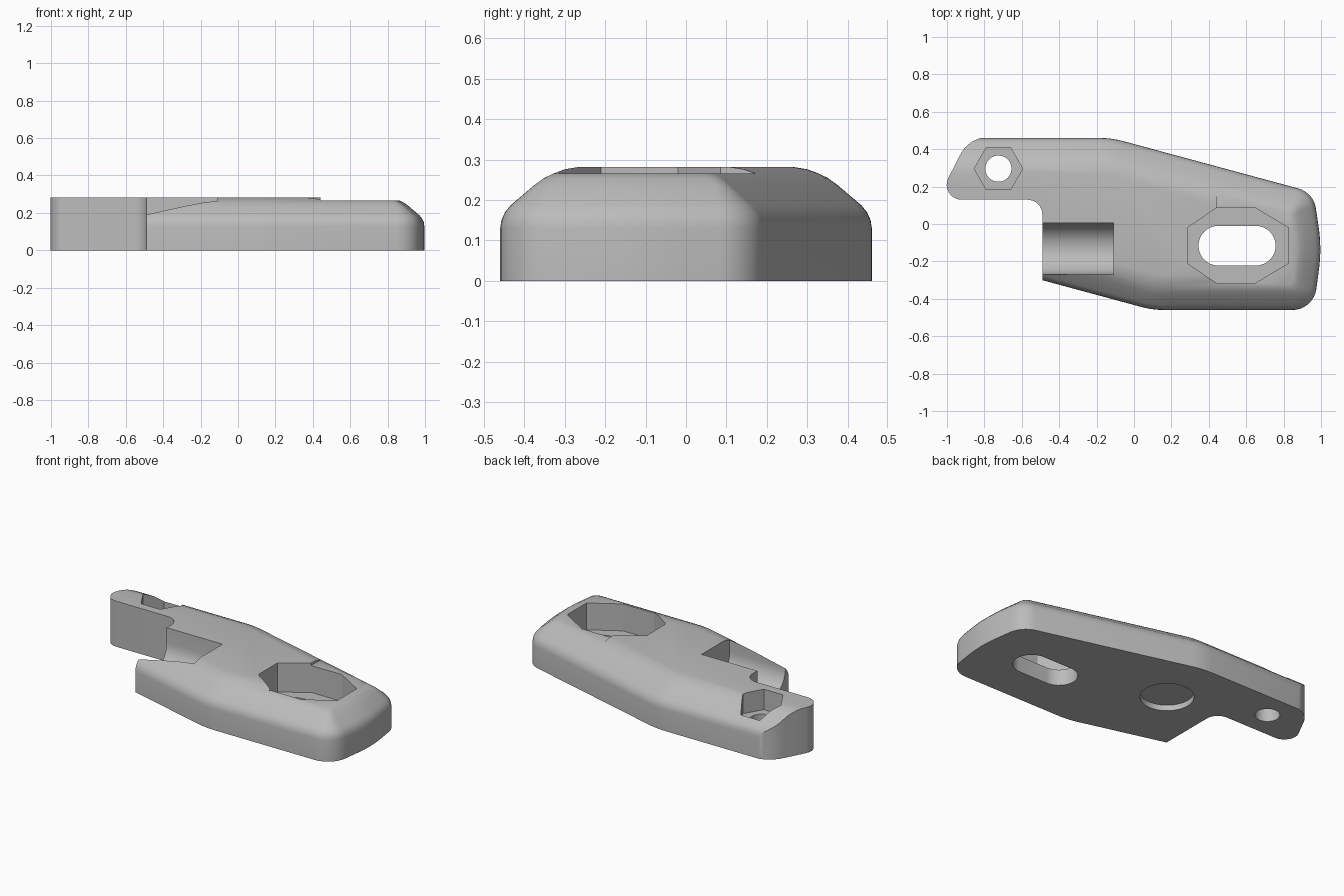
import bpy, bmesh, math
from mathutils import Vector

cube = bpy.data.objects.get("Cube")
if cube:
    bpy.data.objects.remove(cube, do_unlink=True)

grey = bpy.data.materials.new("plain grey")
grey.use_nodes = True
COLOUR = (0.5, 0.5, 0.5, 1)
grey.diffuse_color = COLOUR
grey.node_tree.nodes["Principled BSDF"].inputs["Base Color"].default_value = COLOUR


def rounded(points, radii, steps=8):
    """Polygon with each corner replaced by a tangent arc."""
    out = []
    for i, (p, r) in enumerate(zip(points, radii)):
        p = Vector(p)
        a = (Vector(points[i - 1]) - p).normalized()
        b = (Vector(points[(i + 1) % len(points)]) - p).normalized()
        if r == 0:
            out.append(p)
            continue
        half = a.angle(b) / 2
        centre = p + (a + b).normalized() * (r / math.sin(half))
        start = p + a * (r / math.tan(half)) - centre
        end = p + b * (r / math.tan(half)) - centre
        sweep = start.angle_signed(end)
        for k in range(steps + 1):
            t = -sweep * k / steps
            c, s = math.cos(t), math.sin(t)
            out.append(centre + Vector((start.x * c - start.y * s, start.x * s + start.y * c)))
    return out


def inset(points, d):
    """Move every side of a counter-clockwise convex polygon inward by d."""
    out = []
    for i, p in enumerate(points):
        p = Vector(p)
        u = (p - Vector(points[i - 1])).normalized()
        v = (Vector(points[(i + 1) % len(points)]) - p).normalized()
        n = Vector((-u.y - v.y, u.x + v.x)).normalized()
        out.append(p + n * (d / n.dot(Vector((-u.y, u.x)))))
    return out


def loft(name, rings):
    """Closed solid through matching rings of 3D points."""
    bm = bmesh.new()
    rows = [[bm.verts.new(p) for p in ring] for ring in rings]
    n = len(rows[0])
    for low, high in zip(rows, rows[1:]):
        for i in range(n):
            j = (i + 1) % n
            bm.faces.new((low[i], low[j], high[j], high[i]))
    bm.faces.new(rows[0][::-1])
    bm.faces.new(rows[-1])
    bmesh.ops.recalc_face_normals(bm, faces=bm.faces)
    mesh = bpy.data.meshes.new(name)
    bm.to_mesh(mesh)
    bm.free()
    obj = bpy.data.objects.new(name, mesh)
    mesh.materials.append(grey)
    bpy.context.collection.objects.link(obj)
    return obj


def prism(name, points, z0, z1):
    return loft(name, [[(p[0], p[1], z) for p in points] for z in (z0, z1)])


def circle(x, y, r, n, turn=0):
    return [(x + r * math.cos(math.tau * k / n + turn),
             y + r * math.sin(math.tau * k / n + turn)) for k in range(n)]


# Main shell: tapered outline with a soft sloping shoulder
outline = [(-1.6, 0.0), (0.1, -0.46), (0.96, -0.46), (1.004, -0.13), (0.96, 0.168),
           (-0.12, 0.46), (-1.6, 0.46)]
corner_radii = [0, 0.5, 0.13, 0.8, 0.13, 0.5, 0]
shoulder = [(0, 0), (0.13, 0), (0.15, 0.003), (0.17, 0.012), (0.187, 0.026), (0.237, 0.085),
            (0.254, 0.108), (0.266, 0.133), (0.276, 0.16), (0.281, 0.19)]
shell = []
for z, d in shoulder:
    radii = [max(0.04, r - d) if r else 0 for r in corner_radii]
    shell.append([(p.x, p.y, z) for p in rounded(inset(outline, d), radii)])
body = loft("bracket_body", shell)

# Footprint that trims the left end into an arm
footprint = rounded(
    [(-0.49, -0.7), (1.2, -0.7), (1.2, 0.465), (-0.88, 0.465), (-1.053, 0.13), (-0.49, 0.13)],
    [0, 0, 0, 0.17, 0.08, 0.08])
trim = prism("arm_trim", footprint, -0.1, 0.5)

# Rounded channel open to the left end
arc = [(-0.132 + 0.137 * math.cos(t), 0.19 + 0.137 * math.sin(t))
       for t in (math.pi + math.pi * k / 20 for k in range(21))]
section = [(-0.269, 0.5)] + arc + [(0.005, 0.5)]
channel = loft("channel", [[(x, y, z) for y, z in section] for x in (-0.7, -0.11)])

# Pockets and through holes
octagon = []
for sx, edge, wide in ((1, 0.825, 0.65), (-1, 0.285, 0.44)):
    for x, h in ((edge, -0.095), (edge, 0.095), (wide, 0.2), (wide, -0.2)):
        octagon.append((x, -0.115 + sx * h))
octagon = [octagon[i] for i in (0, 1, 2, 7, 4, 5, 6, 3)]
octagon.sort(key=lambda p: math.atan2(p[1] + 0.115, p[0] - 0.55))
oval = rounded([(0.345, -0.222), (0.757, -0.222), (0.757, -0.01), (0.345, -0.01)],
               [0.1055] * 4, 10)
cutters = [
    channel,
    prism("top_step", [(0.44, -1), (1.3, -1), (1.3, 1), (0.44, 1)], 0.266, 0.5),
    prism("octagon_pocket", octagon, 0.1, 0.5),
    prism("oval_hole", oval, -0.1, 0.4),
    prism("hex_pocket", circle(-0.725, 0.296, 0.13, 6), 0.155, 0.5),
    prism("pin_hole", circle(-0.725, 0.296, 0.07, 40), -0.1, 0.4),
    prism("underside_recess", circle(-0.165, 0.09, 0.152, 56), -0.1, 0.035),
]

for tool, mode in [(trim, 'INTERSECT')] + [(c, 'DIFFERENCE') for c in cutters]:
    mod = body.modifiers.new(tool.name, 'BOOLEAN')
    mod.operation = mode
    mod.solver = 'EXACT'
    mod.object = tool

# Bake the cuts, drop the helpers, smooth the curved faces
bpy.context.view_layer.update()
result = bpy.data.meshes.new_from_object(
    body.evaluated_get(bpy.context.evaluated_depsgraph_get()))
body.modifiers.clear()
body.data = result
for tool in [trim] + cutters:
    bpy.data.objects.remove(tool, do_unlink=True)
result.materials.clear()
result.materials.append(grey)
for face in result.polygons:
    face.material_index = 0
bpy.ops.object.select_all(action='DESELECT')
body.select_set(True)
bpy.context.view_layer.objects.active = body
bpy.ops.object.shade_smooth_by_angle(angle=math.radians(30))
